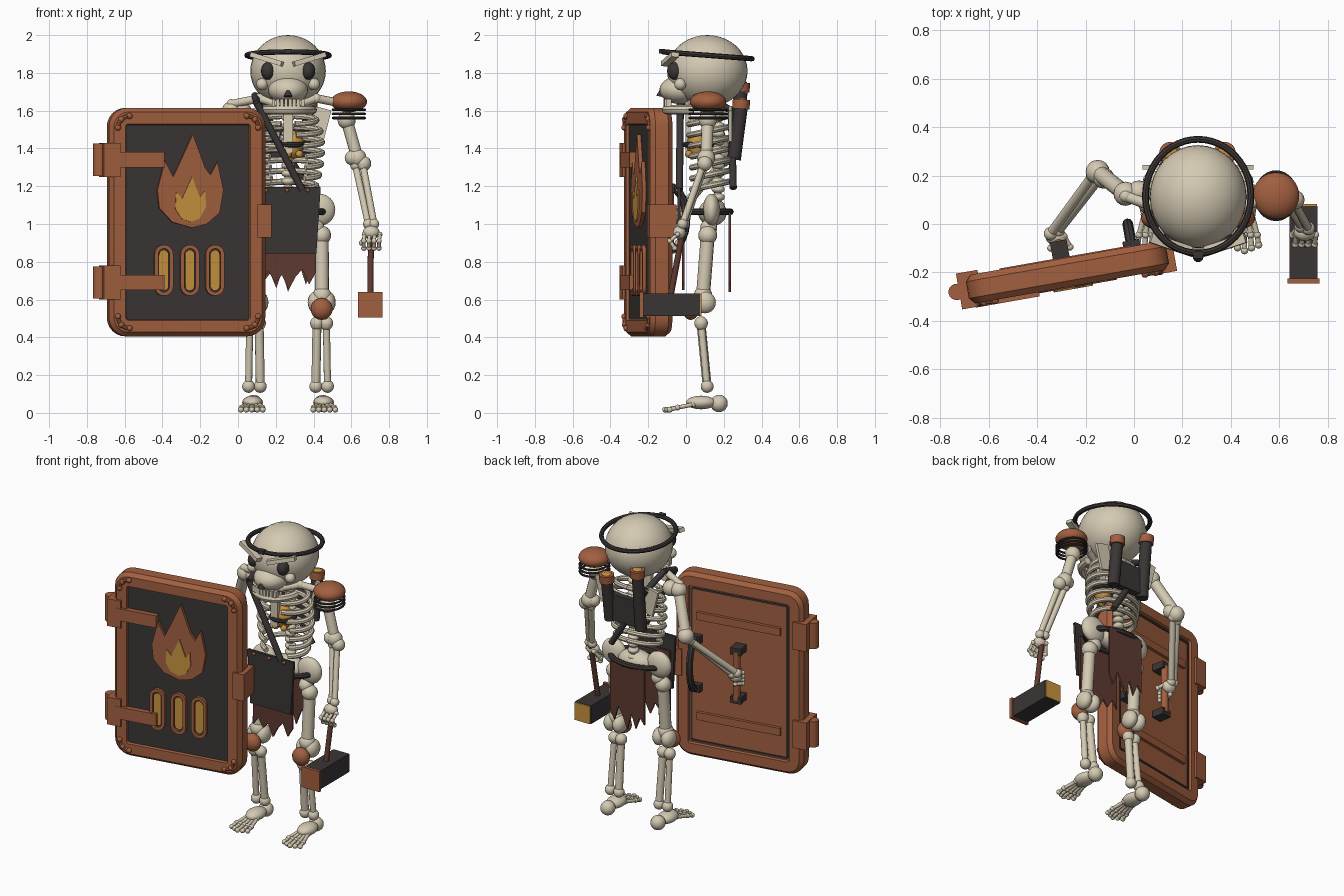
import bpy, bmesh, math
from math import sin, cos, pi, radians
from mathutils import Matrix, Vector

if "Cube" in bpy.data.objects:
    bpy.data.objects.remove(bpy.data.objects["Cube"])

def material(name, rgb):
    m = bpy.data.materials.new(name)
    m.diffuse_color = (*rgb, 1)
    m.use_nodes = True
    m.node_tree.nodes["Principled BSDF"].inputs["Base Color"].default_value = m.diffuse_color
    return m
BONE = material("bone", (.66, .59, .45))
COPPER = material("copper", (.36, .115, .05))
DARK = material("dark_iron", (.043, .036, .036))
AMBER = material("amber", (.58, .29, .05))
CLOTH = material("brown_cloth", (.115, .042, .03))
I = Matrix.Identity(4)
CX = .265                                        # body centre line

def finish(name, bm, mat, M=I):
    bmesh.ops.recalc_face_normals(bm, faces=bm.faces)
    me = bpy.data.meshes.new(name)
    bm.to_mesh(me); bm.free()
    me.materials.append(mat)
    ob = bpy.data.objects.new(name, me)
    bpy.context.collection.objects.link(ob)
    ob.matrix_world = M
    return ob

def add_ball(bm, c, r):
    r = (r, r, r) if isinstance(r, (int, float)) else r
    big = max(r) > .08
    bmesh.ops.create_uvsphere(bm, u_segments=32 if big else 16, v_segments=20 if big else 10, radius=1,
                              matrix=Matrix.Translation(c) @ Matrix.Diagonal((*r, 1)))

def add_rod(bm, a, b, r, r2=None, seg=12):
    a, b = Vector(a), Vector(b)
    q = (b - a).to_track_quat('Z', 'Y').to_matrix().to_4x4()
    bmesh.ops.create_cone(bm, cap_ends=True, segments=seg, radius1=r, radius2=r if r2 is None else r2,
                          depth=(b - a).length, matrix=Matrix.Translation((a + b) / 2) @ q)

def ball(name, c, r, mat=BONE, M=I):
    bm = bmesh.new(); add_ball(bm, c, r)
    return finish(name, bm, mat, M)

def rod(name, a, b, r, mat=BONE, M=I, r2=None):
    bm = bmesh.new(); add_rod(bm, a, b, r, r2, 16)
    return finish(name, bm, mat, M)

def bone(name, pts, r, knob):
    bm = bmesh.new()
    for a, b in zip(pts, pts[1:]):
        add_rod(bm, a, b, r)
    for p in pts:
        add_ball(bm, p, knob)
    return finish(name, bm, BONE)

def box(name, c, size, mat, M=I, rot=I):
    bm = bmesh.new()
    bmesh.ops.create_cube(bm, size=1, matrix=Matrix.Translation(c) @ rot @ Matrix.Diagonal((*size, 1)))
    return finish(name, bm, mat, M)

def plate(name, pts, y0, y1, mat, M=I):
    bm = bmesh.new()
    f = [bm.verts.new((x, y0, z)) for x, z in pts]
    b = [bm.verts.new((x, y1, z)) for x, z in pts]
    bm.faces.new(f); bm.faces.new(b[::-1])
    for i in range(len(pts)):
        j = (i + 1) % len(pts)
        bm.faces.new((f[i], b[i], b[j], f[j]))
    return finish(name, bm, mat, M)

def rounded(w, h, r, cx=0, cz=0, n=6):
    out = []
    for k, (sx, sz) in enumerate(((1, 1), (-1, 1), (-1, -1), (1, -1))):
        for i in range(n + 1):
            a = pi / 2 * (k + i / n)
            out.append((cx + sx * (w / 2 - r) + r * cos(a), cz + sz * (h / 2 - r) + r * sin(a)))
    return out

def frame(name, w, h, r, section, mat, M, cx=0, cz=0):
    # closed band whose cross-section is a list of (inset, y)
    bm = bmesh.new()
    loops = [[bm.verts.new((x, y, z)) for x, z in rounded(w - 2*d, h - 2*d, max(r - d, .008), cx, cz)]
             for d, y in section]
    for A, B in zip(loops, loops[1:] + loops[:1]):
        for i in range(len(A)):
            j = (i + 1) % len(A)
            bm.faces.new((A[i], A[j], B[j], B[i]))
    return finish(name, bm, mat, M)

def tube(name, pts, r, mat, M=I, cyclic=False):
    cu = bpy.data.curves.new(name, 'CURVE')
    cu.dimensions, cu.bevel_depth, cu.bevel_resolution, cu.use_fill_caps = '3D', r, 2, True
    sp = cu.splines.new('POLY')
    sp.points.add(len(pts) - 1)
    for p, q in zip(sp.points, pts):
        p.co = (*q, 1)
    sp.use_cyclic_u = cyclic
    cu.materials.append(mat)
    ob = bpy.data.objects.new(name, cu)
    bpy.context.collection.objects.link(ob)
    ob.matrix_world = M
    return ob

def ellipse(c, rx, ry, a0=0, a1=2*pi, n=32, drop=0, ends=False):
    return [(c[0] + rx*cos(t), c[1] + ry*sin(t), c[2] - drop*sin(t))
            for t in (a0 + (a1 - a0)*i/(n - 1 if ends else n) for i in range(n))]

# skull
ball("cranium", (CX, .113, 1.81), (.2, .213, .19))
ball("upper_jaw", (CX, -.03, 1.71), (.105, .11, .075))
tube("lower_jaw", ellipse((CX, .04, 1.605), .13, .145, pi, 2*pi, 16, 0, True), .024, BONE)
for i in range(8):
    x = CX + (i - 3.5) * .022
    box("tooth", (x, -.105 + 2.2*(x - CX)**2, 1.642), (.018, .03, .04), BONE)
rod("nose_hole", (CX, -.136, 1.675), (CX, -.125, 1.73), .022, DARK, r2=.002)
for s in (-1, 1):
    ball("eye_socket", (CX + s*.107, -.06, 1.81), (.036, .04, .046), DARK)
    ball("cheekbone", (CX + s*.137, -.03, 1.74), .032)
    box("brow", (CX + s*.113, -.085, 1.872), (.18, .04, .026), BONE, rot=Matrix.Rotation(-s*radians(17), 4, 'Y')
        @ Matrix.Rotation(s*radians(18), 4, 'Z'))
tube("head_band", ellipse((CX, .115, 1.893), .218, .235, drop=.018, n=48), .014, DARK, cyclic=True)
box("band_clasp", (CX, -.127, 1.915), (.04, .03, .025), DARK)

# spine, ribs and chest
bm = bmesh.new()
for i in range(13):
    add_ball(bm, (CX, .17, 1.1 + i*.042), (.035, .035, .022))
add_rod(bm, (CX, .17, 1.08), (CX, .16, 1.64), .02)
finish("spine", bm, BONE)
for i in range(7):
    w = (.15, .172, .18, .18, .175, .165, .15)[i]
    gap = .25 if i < 3 else .55
    for s in (-1, 1):
        tube("rib", ellipse((CX, .12, 1.55 - i*.058), s*w, .105, pi/2, -pi/2 + gap, 18, -.022, True), .0165, BONE)
box("sternum", (CX, .01, 1.49), (.05, .025, .23), BONE)
ball("heart_lamp", (CX + .03, .06, 1.42), (.055, .055, .075), AMBER)
tube("lamp_ring", ellipse((CX + .02, .065, 1.42), .07, .07), .014, DARK, cyclic=True)
for s in (-1, 1):
    ball("lamp_bead", (CX + .03 + s*.03, .015, 1.37), .02, AMBER)
    box("shoulder_blade", (CX + s*.165, .235, 1.53), (.09, .018, .17), BONE, rot=Matrix.Rotation(s*.25, 4, 'Y'))
    bone("collar_bone", [(CX + s*.04, .02, 1.63), (CX + s*.15, .06, 1.665), (CX + s*.3, .115, 1.635)], .022, .026)

# pelvis and legs
ball("pelvis", (CX, .14, 1.06), (.12, .075, .07))
for s in (-1, 1):
    X = CX + s*.178
    ball("hip_bone", (CX + s*.165, .135, 1.075), (.085, .045, .085))
    bone("thigh_bone", [(X, .115, .94), (X + s*.002, .09, .62)], .037, .05)
    ball("thigh_head", (X - s*.03, .12, .98), .045)
    for k in (-1, 1):
        ball("knee_knob", (X + k*.032, .1, .585), (.042, .058, .058))
        ball("shin_head", (X + k*.025, .08, .475), .036)
        bone("shin_bone", [(X + k*.025, .08, .47), (X + k*.031, .112, .14)], .024 if k*s < 0 else .019, .034)
    ball("knee_cap", (X, .025, .55), (.058, .045, .058), COPPER)
    ball("heel", (X + s*.005, .175, .05), .046)
    ball("foot_arch", (X + s*.01, .08, .055), (.055, .08, .036))
    for k in range(5):
        t = (k - 2)
        bone("toe", [(X + s*.01 + t*.017, .04, .045), (X + s*.012 + t*.027, -.045, .028),
                     (X + s*.014 + t*.029, -.11 + abs(t)*.012, .017)], .011, .0155)

# arm holding the mallet
bone("upper_arm_left", [(.575, .115, 1.55), (.632, .107, 1.35)], .032, .048)
for p in ((.605, .1, 1.35), (.665, .1, 1.32)):
    ball("elbow_knob_left", p, .04)
bone("forearm_left_inner", [(.622, .1, 1.31), (.69, -.008, 1.0)], .018, .028)
bone("forearm_left_outer", [(.662, .09, 1.31), (.72, -.018, 1.0)], .018, .028)
ball("palm_left", (.705, -.035, .955), (.045, .035, .035))
for k in range(4):
    x = .666 + k*.027
    bone("finger_left", [(x + .004, -.045, .945), (x, -.085, .91), (x, -.06, .872)], .01, .014)
bone("thumb_left", [(.68, -.01, .95), (.655, -.045, .90)], .011, .015)

# shoulder guard
ball("shoulder_guard", (.587, .117, 1.647), (.096, .096, .055), COPPER)
for i in range(3):
    tube("guard_ring", ellipse((.587, .117, 1.605 - i*.022), .084, .098), .007, DARK, cyclic=True)

# mallet
rod("mallet_handle", (.705, -.01, 1.0), (.70, -.085, .6), .016, CLOTH)
box("mallet_head", (.70, -.075, .572), (.115, .3, .12), DARK)
box("mallet_face", (.70, -.235, .572), (.132, .02, .136), COPPER)
box("mallet_back", (.70, .077, .572), (.112, .012, .116), AMBER)

# arm holding the shield
bone("upper_arm_right", [(-.035, .125, 1.60), (-.15, .215, 1.36)], .034, .05)
ball("shoulder_knob_right", (.02, .13, 1.6), .05)
ball("elbow_knob_right", (-.125, .19, 1.38), .044)
bone("forearm_right_inner", [(-.135, .2, 1.34), (-.315, -.03, 1.06)], .02, .028)
bone("forearm_right_outer", [(-.17, .2, 1.33), (-.345, -.04, 1.07)], .02, .028)
ball("palm_right", (-.32, -.055, 1.04), (.045, .035, .04))
for k in range(4):
    z = 1.06 - k*.024
    bone("finger_right", [(-.325, -.05, z), (-.345, -.1, z - .01), (-.305, -.125, z - .015)], .01, .014)
bone("thumb_right", [(-.29, -.05, 1.05), (-.265, -.095, 1.03)], .011, .015)

# belt, apron and loin cloth
tube("belt", ellipse((CX, .115, 1.065), .185, .12, n=40), .018, DARK, cyclic=True)
plate("apron", [(.1, 1.195), (.438, 1.195), (.415, .845), (.12, .845)], -.045, -.028, DARK)
for x in (.15, .26, .37):
    ball("apron_rivet", (x, -.046, 1.178), .01, COPPER)
def ragged(name, x0, x1, top, tips, y):
    n = len(tips) - 1
    plate(name, [(x0, top), (x1, top)] + [(x1 + (x0 - x1)*i/n, z) for i, z in enumerate(tips)], y, y + .012, CLOTH)
ragged("front_cloth", .125, .412, 1.1, (.74, .68, .76, .72, .65, .73, .69, .75, .7), -.02)
ragged("back_cloth", .14, .39, 1.06, (.74, .68, .78, .72, .64, .75, .66, .74, .70), .225)

# shoulder strap and back tubes
def strap(name, pts):
    for a, b in zip(pts, pts[1:]):
        rod(name, a, b, .019, DARK)
strap("chest_strap", [(.34, -.035, 1.18), (.10, -.03, 1.64), (.09, .1, 1.68), (.12, .24, 1.6), (.37, .25, 1.19)])
box("pack_block", (.26, .25, 1.44), (.2, .05, .17), DARK)
for x, z0, z1 in ((.15, 1.34, 1.70), (.375, 1.35, 1.61)):
    rod("back_tube", (x, .255, z0), (x, .29, z1), .036, DARK)
    rod("tube_cap", (x, .29, z1), (x, .294, z1 + .05), .046, COPPER)
    ball("tube_glow", (x, .294, z1 + .05), (.03, .03, .008), AMBER)

# shield body, turned ten degrees
S = Matrix.Translation((-.275, -.2, 0)) @ Matrix.Rotation(radians(10), 4, 'Z')
ZC = 1.01
frame("shield_frame", .84, 1.21, .1, [(.022, -.06), (0, -.035), (0, .035), (.022, .06), (.085, .06),
      (.092, .04), (.092, -.04), (.085, -.06)], COPPER, S, 0, ZC)
box("shield_front_panel", (0, -.02, ZC), (.67, .05, 1.04), DARK, S)
box("shield_back_panel", (0, .025, ZC), (.67, .04, 1.04), COPPER, S)
frame("back_panel_trim", .645, 1.015, .01, [(0, .04), (0, .05), (.012, .05), (.012, .04)], DARK, S, 0, ZC)
for z in (.68, 1.34):
    box("back_brace", (0, .052, z), (.55, .025, .05), COPPER, S)
for sx in (-1, 1):
    for sz in (-1, 1):
        arc = [(sx*(.315 + .062*cos(t)), -.062, ZC + sz*(.5 + .062*sin(t))) for t in (i*pi/12 for i in range(7))]
        tube("corner_rib", arc, .011, COPPER, S)
        for p in (arc[0], arc[3], arc[6]):
            ball("corner_stud", p, .016, COPPER, S)

# hinges and latch
for z in (.69, 1.34):
    box("hinge_block", (-.41, 0, z), (.09, .15, .18), COPPER, S)
    rod("hinge_pin", (-.465, 0, z - .085), (-.465, 0, z + .085), .034, COPPER, S)
    box("hinge_strap", (-.265, -.06, z), (.27, .035, .08), COPPER, S)
box("latch", (.41, 0, 1.015), (.075, .145, .175), COPPER, S)

# flame emblem and glowing slots
plate("flame_outer", [(.025, 1.475), (.065, 1.37), (.09, 1.30), (.12, 1.26), (.158, 1.33), (.19, 1.18), (.17, 1.06),
      (.1, 1.0), (.02, .98), (-.085, 1.01), (-.155, 1.085), (-.165, 1.18), (-.125, 1.335), (-.08, 1.25), (-.035, 1.345)],
      -.065, -.04, COPPER, S)
plate("flame_inner", [(.02, 1.25), (.062, 1.14), (.09, 1.18), (.095, 1.09), (.062, 1.03), (.015, 1.01), (-.038, 1.03),
      (-.07, 1.08), (-.065, 1.17), (-.033, 1.135)], -.072, -.064, AMBER, S)
for x in (-.13, .01, .145):
    frame("slot_rim", .1, .27, .05, [(0, -.04), (0, -.065), (.02, -.065), (.02, -.04)], COPPER, S, x, .755)
    plate("slot_gap", rounded(.066, .236, .033, x, .755), -.05, -.04, DARK, S)
    plate("slot_glow", rounded(.048, .21, .024, x, .755), -.056, -.05, AMBER, S)

# shield grip and arm loop
rod("grip", (-.015, .12, .87), (-.015, .12, 1.19), .022, COPPER, S)
for z in (.87, 1.19):
    box("grip_bracket", (-.015, .095, z), (.07, .08, .045), DARK, S)
    box("loop_foot", (.28, .065, z), (.07, .04, .05), DARK, S)
tube("arm_loop", [(.28, .065 + .09*sin(t), 1.03 - .165*cos(t)) for t in (i*pi/14 for i in range(15))], .022, DARK, S)

# turn tubes into meshes, then smooth with sharp edges kept
bpy.ops.object.select_all(action='SELECT')
bpy.context.view_layer.objects.active = bpy.data.objects["belt"]
bpy.ops.object.convert(target='MESH')
bpy.ops.object.select_all(action='SELECT')
bpy.ops.object.shade_smooth_by_angle(angle=radians(38))
